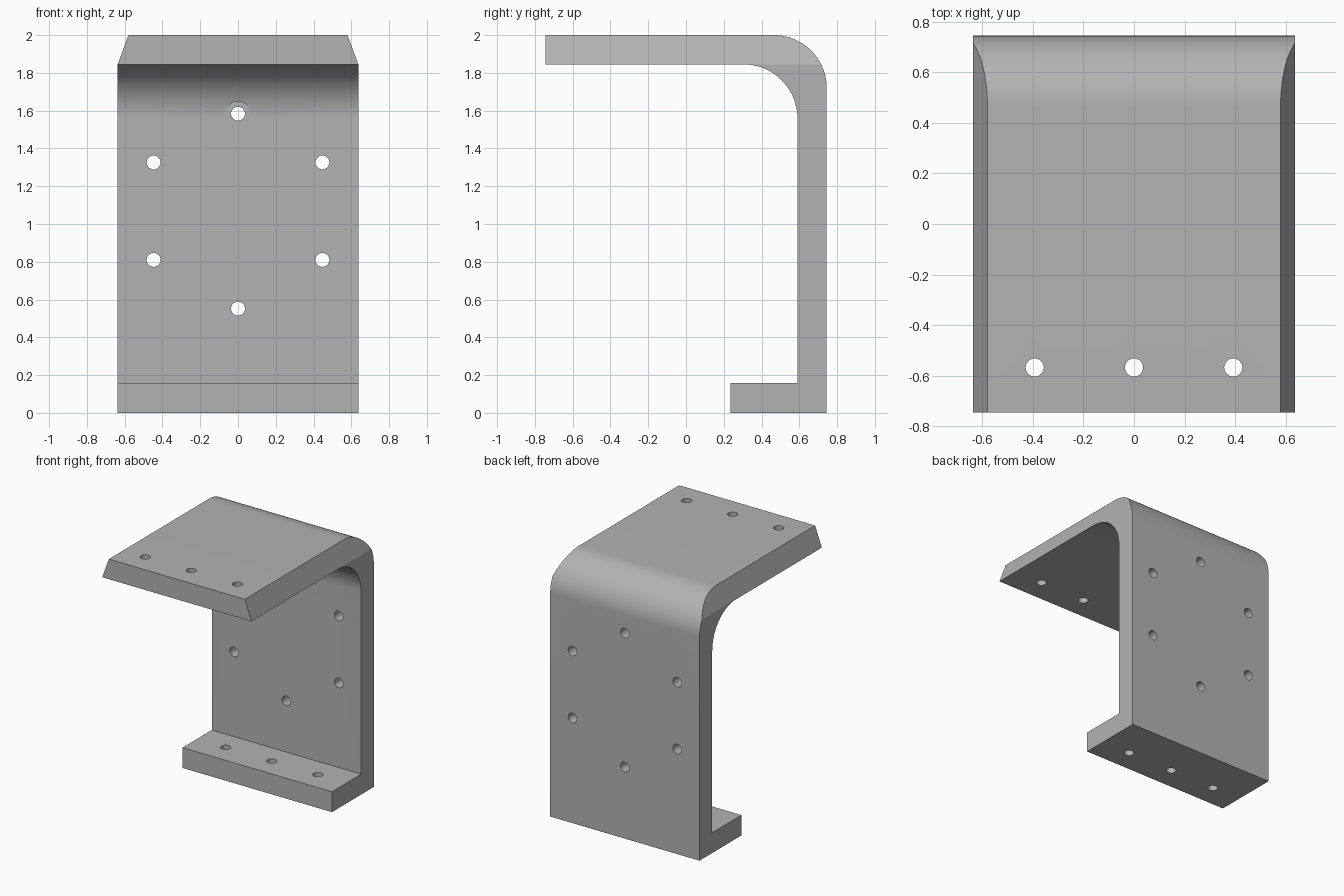
import bpy, bmesh
from math import sin, cos, pi, radians

cube = bpy.data.objects.get("Cube")
if cube:
    bpy.data.objects.remove(cube, do_unlink=True)

HALF, TOP, UNDER = 0.637, 2.0, 1.845
BACK, WALL, FRONT = 0.745, 0.59, -0.745

metal = bpy.data.materials.new("Plain grey metal")
metal.use_nodes = True
metal.diffuse_color = (0.45, 0.45, 0.45, 1)
metal.node_tree.nodes["Principled BSDF"].inputs["Base Color"].default_value = metal.diffuse_color


def arc(cy, cz, r, start, end, steps=24):
    angles = [radians(start + (end - start) * i / steps) for i in range(steps + 1)]
    return [(cy + r * cos(a), cz + r * sin(a)) for a in angles]


def prism(name, outline, place, offset):
    """Extrude a 2D outline along the given offset."""
    bm = bmesh.new()
    face = bm.faces.new([bm.verts.new(place(u, v)) for u, v in outline])
    grown = bmesh.ops.extrude_face_region(bm, geom=[face])["geom"]
    bmesh.ops.translate(bm, vec=offset, verts=[g for g in grown if isinstance(g, bmesh.types.BMVert)])
    bmesh.ops.recalc_face_normals(bm, faces=bm.faces)
    mesh = bpy.data.meshes.new(name)
    bm.to_mesh(mesh)
    bm.free()
    mesh.materials.append(metal)
    obj = bpy.data.objects.new(name, mesh)
    bpy.context.collection.objects.link(obj)
    return obj


def circle(u, v, r):
    return arc(u, v, r, 0, 360)[:-1]


# Bent plate with a short foot, extruded across its width
outline = [(FRONT, UNDER), (FRONT, TOP)]
outline += arc(0.465, 1.72, 0.28, 90, 0)
outline += [(BACK, 0), (0.235, 0), (0.235, 0.157), (WALL, 0.157)]
outline += arc(0.305, 1.56, 0.285, 0, 90)
bracket = prism("bracket", outline, lambda y, z: (-HALF, y, z), (2 * HALF, 0, 0))

cutters = []

# Sloping side edges of the top plate
for side in (-1, 1):
    slope = (HALF - 0.58) / (TOP - UNDER)
    wedge = [(HALF, UNDER), (HALF - slope * 0.2, UNDER + 0.2),
             (HALF + 0.1, UNDER + 0.2), (HALF + 0.1, UNDER)]
    cutters.append(prism("side_bevel_cutter", wedge,
                         lambda x, z: (side * x, -1, z), (0, 2, 0)))

# Ring of six holes through the back wall
for i in range(6):
    a = pi / 2 + i * pi / 3
    hole = circle(0.516 * cos(a), 1.068 + 0.516 * sin(a), 0.037)
    cutters.append(prism("wall_hole_cutter", hole, lambda x, z: (x, 0.4, z), (0, 0.5, 0)))

# Flat seat around the upper hole where it meets the inner bend
cutters.append(prism("hole_seat_cutter", circle(0, 1.584, 0.066),
                     lambda x, z: (x, 0.4, z), (0, WALL - 0.4, 0)))

# Rows of three holes through the top plate and the foot
for y, z in ((-0.568, 1.7), (0.412, -0.1)):
    for x in (-0.393, 0, 0.393):
        cutters.append(prism("plate_hole_cutter", circle(x, y, 0.036),
                             lambda u, v: (u, v, z), (0, 0, 0.4)))

bpy.context.view_layer.objects.active = bracket
bracket.select_set(True)
for cutter in cutters:
    cut = bracket.modifiers.new("Cut", 'BOOLEAN')
    cut.operation = 'DIFFERENCE'
    cut.solver = 'EXACT'
    cut.object = cutter
    bpy.ops.object.modifier_apply(modifier=cut.name)
    bpy.data.objects.remove(cutter, do_unlink=True)

bpy.ops.object.shade_smooth_by_angle(angle=radians(15))
